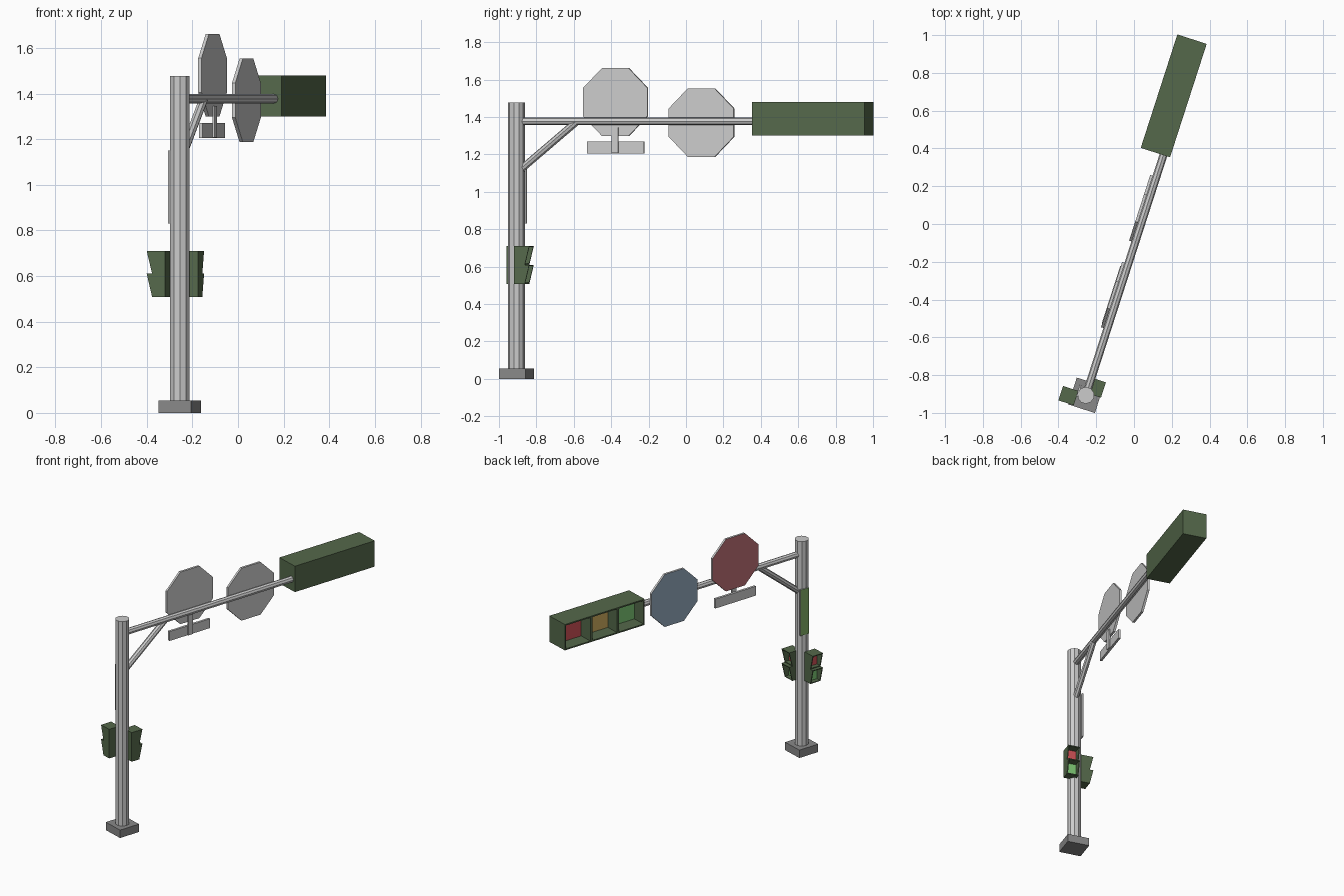
import bpy, bmesh, math
from mathutils import Matrix, Vector

if "Cube" in bpy.data.objects:
    bpy.data.objects.remove(bpy.data.objects["Cube"])

# Local frame: x runs along the arm, y is the way the signs face, origin at the pole
ROOT = Matrix.Translation((-0.255, -0.907, 0)) @ Matrix.Rotation(math.radians(72.1), 4, 'Z')


def mat(name, r, g, b):
    m = bpy.data.materials.new(name)
    m.diffuse_color = (r, g, b, 1)
    m.use_nodes = True
    m.node_tree.nodes["Principled BSDF"].inputs["Base Color"].default_value = m.diffuse_color
    return m


GREY = mat("grey", 0.8, 0.8, 0.8)
DARK = mat("dark_grey", 0.25, 0.25, 0.25)
HOUSING = mat("housing_green", 0.09, 0.14, 0.07)
RED = mat("lamp_red", 0.6, 0.08, 0.09)
AMBER = mat("lamp_amber", 0.6, 0.4, 0.11)
GREEN = mat("lamp_green", 0.2, 0.55, 0.17)
SIGN_RED = mat("sign_red", 0.5, 0.16, 0.18)
SIGN_BLUE = mat("sign_blue", 0.29, 0.39, 0.5)
PLATE_GREEN = mat("plate_green", 0.22, 0.42, 0.13)


def finish(name, bm, mats, local=Matrix()):
    bmesh.ops.recalc_face_normals(bm, faces=bm.faces)
    me = bpy.data.meshes.new(name)
    bm.to_mesh(me)
    bm.free()
    for m in mats:
        me.materials.append(m)
    ob = bpy.data.objects.new(name, me)
    ob.matrix_world = ROOT @ local
    bpy.context.collection.objects.link(ob)


def paint_front(bm):
    # second material on the face that points along +y
    for f in bm.faces:
        f.normal_update()
        if f.normal.y > 0.9:
            f.material_index = 1


def box(name, x, y, z, base=GREY, front=None):
    bm = bmesh.new()
    size = (x[1] - x[0], y[1] - y[0], z[1] - z[0])
    mid = Vector((sum(x) / 2, sum(y) / 2, sum(z) / 2))
    bmesh.ops.create_cube(bm, size=1, matrix=Matrix.Translation(mid) @ Matrix.Diagonal((*size, 1)))
    if front:
        paint_front(bm)
    finish(name, bm, [base, front or base])


def tube(name, a, b, r, sides):
    a, b = Vector(a), Vector(b)
    bm = bmesh.new()
    rot = (b - a).to_track_quat('Z', 'Y').to_matrix().to_4x4()
    bmesh.ops.create_cone(bm, cap_ends=True, segments=sides, radius1=r, radius2=r,
                          depth=(b - a).length, matrix=Matrix.Translation((a + b) / 2) @ rot)
    finish(name, bm, [GREY])


def octagon_sign(name, x, z, flat, y0, y1, colour):
    bm = bmesh.new()
    r = flat / 2 / math.cos(math.pi / 8)
    m = (Matrix.Translation((x, (y0 + y1) / 2, z)) @ Matrix.Rotation(-math.pi / 2, 4, 'X')
         @ Matrix.Rotation(math.pi / 8, 4, 'Z'))
    # explicit ring keeps the octagon's top edge level
    bmesh.ops.create_circle(bm, cap_ends=True, segments=8, radius=r)
    ring = sorted(bm.verts, key=lambda v: math.atan2(v.co.y, v.co.x))
    for i, v in enumerate(ring):
        t = (i + 0.5) * math.pi / 4
        v.co = (x + r * math.cos(t), y0, z + r * math.sin(t))
    out = bmesh.ops.extrude_face_region(bm, geom=bm.faces[:])
    top = [g for g in out['geom'] if isinstance(g, bmesh.types.BMVert)]
    bmesh.ops.translate(bm, vec=(0, y1 - y0, 0), verts=top)
    bmesh.ops.recalc_face_normals(bm, faces=bm.faces)
    paint_front(bm)
    finish(name, bm, [GREY, colour])


def lamp_cell(name, x, z, y0, y_top, y_low, recess, wall, lamp, local=Matrix()):
    # open hood: outer box with a (slanted) front rim and a lamp set back inside
    bm = bmesh.new()

    def ring(inset, depth):
        pts = [(x[0] + inset, z[0] + inset), (x[1] - inset, z[0] + inset),
               (x[1] - inset, z[1] - inset), (x[0] + inset, z[1] - inset)]
        return [bm.verts.new((px, depth(pz), pz)) for px, pz in pts]

    def rim(pz):
        return y_low + (y_top - y_low) * (pz - z[0]) / (z[1] - z[0])

    rings = [ring(0, lambda p: y0), ring(0, rim), ring(wall, rim), ring(wall, lambda p: recess)]
    bm.faces.new(rings[0])
    for a, b in zip(rings, rings[1:]):
        for i in range(4):
            j = (i + 1) % 4
            bm.faces.new((a[i], a[j], b[j], b[i]))
    bm.faces.new(rings[3]).material_index = 1
    finish(name, bm, [HOUSING, lamp], local)


# Pole, base, arm and brace
box("base", (-0.0745, 0.0745), (-0.0745, 0.0745), (0, 0.055), DARK)
tube("pole", (0, 0, 0.03), (0, 0, 1.477), 0.045, 10)
tube("arm", (0.02, 0, 1.377), (1.345, 0, 1.377), 0.021, 8)
tube("brace", (0.025, 0, 1.12), (0.335, 0, 1.372), 0.02, 8)

# Octagonal signs and the small plate hung below the first
octagon_sign("red_sign", 0.549, 1.48, 0.362, 0.019, 0.034, SIGN_RED)
octagon_sign("blue_sign", 1.032, 1.37, 0.365, 0.019, 0.034, SIGN_BLUE)
box("sub_plate", (0.389, 0.709), (0.021, 0.037), (1.205, 1.27))
box("sub_plate_strap", (0.531, 0.567), (0.012, 0.022), (1.207, 1.345))

# Street plate on the pole
box("pole_plate", (-0.02, 0.044), (0.038, 0.048), (0.83, 1.15), GREY, PLATE_GREEN)

# Three-lamp signal at the end of the arm
W = 0.631 / 3
for i, lamp in enumerate((GREEN, AMBER, RED)):
    x0 = 1.336 + i * W
    lamp_cell(f"main_signal_cell_{i + 1}", (x0, x0 + W), (1.30, 1.48),
              -0.037, 0.126, 0.126, 0.03, 0.009, lamp)

# Two walking signals on the pole, the second turned to face along the arm
left = Matrix.Translation((-0.03, 0.045, 0))
right = Matrix.Translation((0.013, -0.04, 0)) @ Matrix.Rotation(-math.pi / 2, 4, 'Z')
for side, local in (("left", left), ("right", right)):
    for part, z, lamp in (("upper", (0.61, 0.71), RED), ("lower", (0.508, 0.61), GREEN)):
        lamp_cell(f"{side}_walk_signal_{part}", (-0.04, 0.04), z,
                  0, 0.085, 0.06, 0.03, 0.006, lamp, local)
